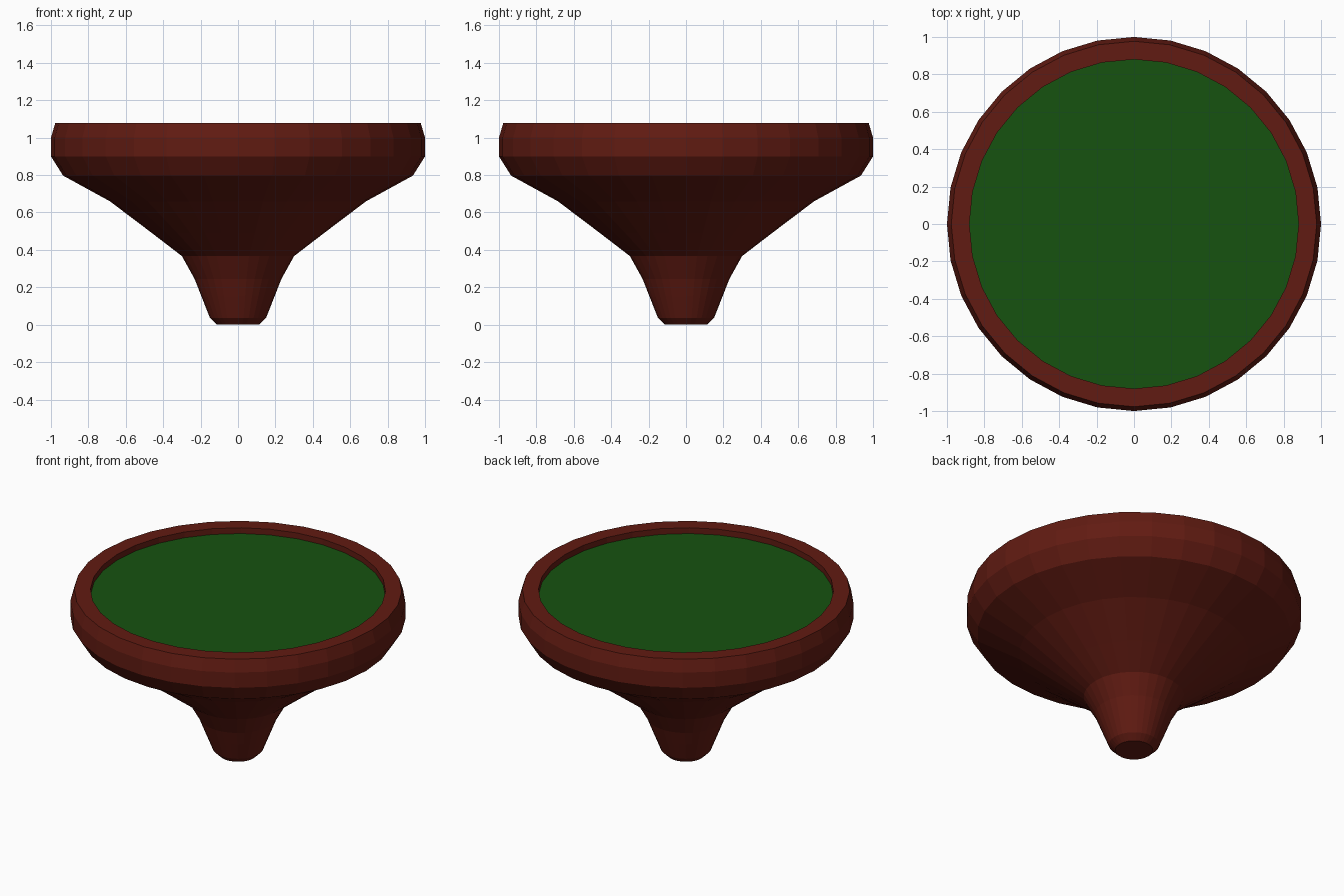
import bpy
import bmesh
from math import sin, cos, tau

if "Cube" in bpy.data.objects:
    bpy.data.objects.remove(bpy.data.objects["Cube"])

SIDES = 32


def material(name, colour):
    m = bpy.data.materials.new(name)
    m.diffuse_color = (*colour, 1)
    m.use_nodes = True
    m.node_tree.nodes["Principled BSDF"].inputs["Base Color"].default_value = m.diffuse_color
    return m


def lathe(name, profile, mat, cap_start=False):
    """Spin (radius, height) points around z, with an optional cap on the first ring."""
    bm = bmesh.new()
    rings = [[bm.verts.new((r * cos(tau * i / SIDES), r * sin(tau * i / SIDES), z))
              for i in range(SIDES)] for r, z in profile]
    for low, high in zip(rings, rings[1:]):
        for i in range(SIDES):
            j = (i + 1) % SIDES
            bm.faces.new((low[i], low[j], high[j], high[i]))
    if cap_start:
        bm.faces.new(rings[0][::-1] if len(rings) > 1 else rings[0])
    mesh = bpy.data.meshes.new(name)
    bm.to_mesh(mesh)
    bm.free()
    mesh.materials.append(mat)
    obj = bpy.data.objects.new(name, mesh)
    bpy.context.collection.objects.link(obj)
    return obj


wood = material("dark_red_wood", (0.12, 0.011, 0.006))
felt = material("green_felt", (0.008, 0.085, 0.005))

# Flared pedestal, rounded rim and shallow inner wall
lathe("table_body", [
    (0.112, 0.0), (0.15, 0.037), (0.195, 0.15), (0.232, 0.245), (0.30, 0.367),
    (0.46, 0.49), (0.685, 0.66), (0.935, 0.797), (1.0, 0.90), (1.0, 1.0),
    (0.977, 1.078), (0.88, 1.078), (0.88, 1.04)], wood, cap_start=True)

# Recessed playing surface
lathe("felt_top", [(0.88, 1.04)], felt, cap_start=True)
